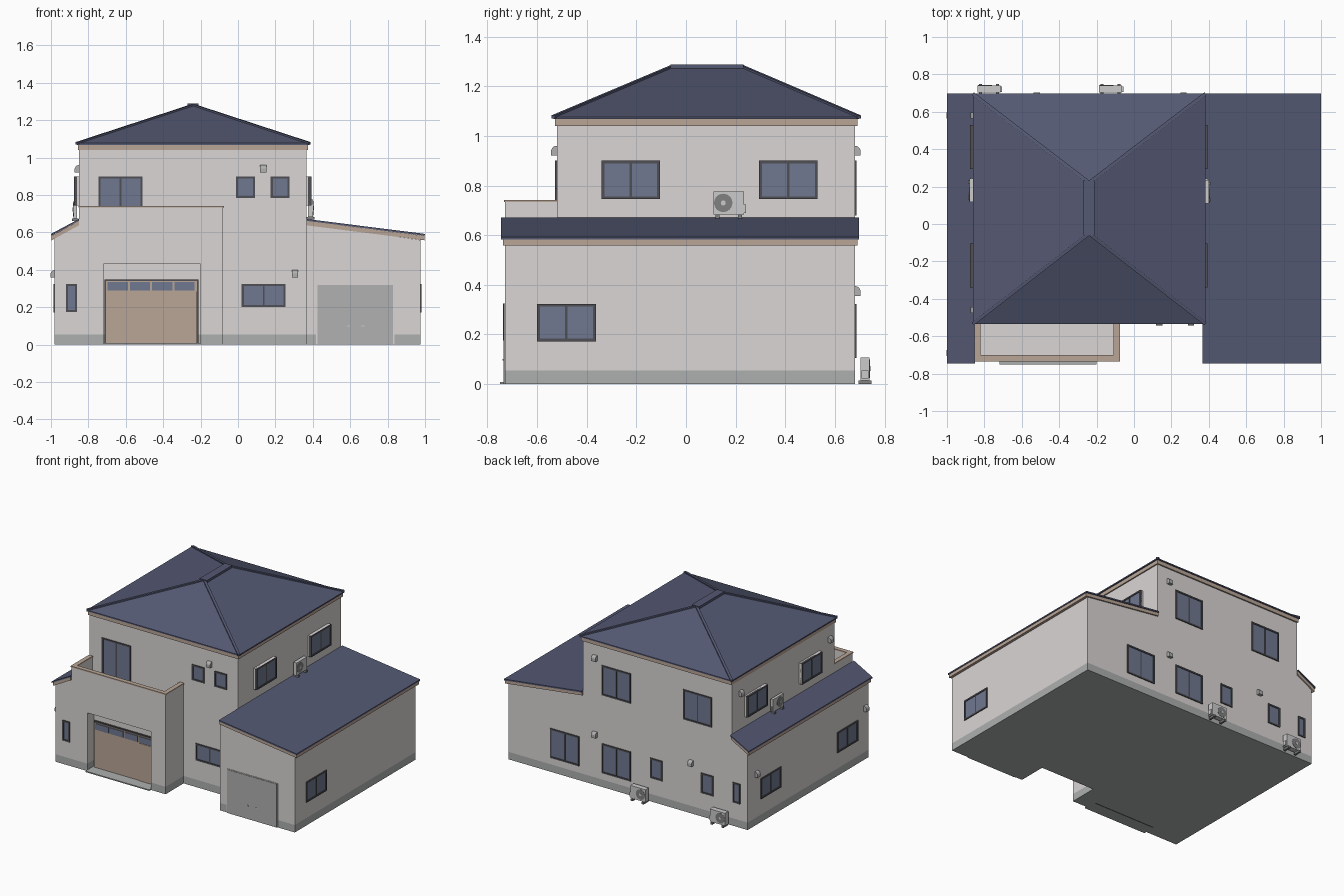
import bpy, bmesh, math
from mathutils import Vector

if "Cube" in bpy.data.objects:
    bpy.data.objects.remove(bpy.data.objects["Cube"])


def material(name, r, g, b):
    m = bpy.data.materials.new(name)
    m.diffuse_color = (r, g, b, 1)
    m.use_nodes = True
    m.node_tree.nodes["Principled BSDF"].inputs["Base Color"].default_value = m.diffuse_color
    return m


WALL = material("wall", .70, .67, .66)
BASE = material("foundation", .42, .43, .43)
TAN = material("trim", .49, .38, .31)
ROOF = material("roof", .09, .10, .17)
GLASS = material("glass", .16, .19, .28)
FRAME = material("frame", .08, .08, .09)
SHUT = material("shutter", .44, .44, .44)
WHITE = material("appliance", .72, .72, .70)
DARK = material("fan", .22, .22, .22)


def part(name, solids):
    """Make one object from solids given as (loop_a, loop_b, material)."""
    me = bpy.data.meshes.new(name)
    bm = bmesh.new()
    for a, b, mat in solids:
        if mat.name not in me.materials:
            me.materials.append(mat)
        va, vb = [[bm.verts.new(p) for p in loop] for loop in (a, b)]
        n = len(va)
        faces = [bm.faces.new(va), bm.faces.new(vb[::-1])]
        faces += [bm.faces.new((va[i], vb[i], vb[(i + 1) % n], va[(i + 1) % n])) for i in range(n)]
        for f in faces:
            f.material_index = me.materials.find(mat.name)
    bmesh.ops.recalc_face_normals(bm, faces=bm.faces)
    bm.to_mesh(me)
    bm.free()
    ob = bpy.data.objects.new(name, me)
    bpy.context.collection.objects.link(ob)
    return ob


def plain(x, y, z):
    return (x, y, z)


def box(x0, x1, y0, y1, z0, z1, mat, P=plain):
    c = ((x0, y0), (x1, y0), (x1, y1), (x0, y1))
    return [P(x, y, z0) for x, y in c], [P(x, y, z1) for x, y in c], mat


def slab(outline, z0, z1, mat):
    return [(x, y, z0) for x, y in outline], [(x, y, z1) for x, y in outline], mat


def gable(profile, y0, y1, mat):
    return [(x, y0, z) for x, z in profile], [(x, y1, z) for x, z in profile], mat


def side(name, off):
    """Map (along wall, outward, up) to world space for one wall."""
    return {"front": lambda u, d, z: (u, off - d, z),
            "back": lambda u, d, z: (u, off + d, z),
            "right": lambda u, d, z: (off + d, u, z),
            "left": lambda u, d, z: (off - d, u, z)}[name]


FRONT, PORCH, BACK = side("front", -.52), side("front", -.73), side("back", .68)
RIGHT, LEFT = side("right", .975), side("left", -.98)
RIGHT_UP, LEFT_UP = side("right", .365), side("left", -.85)

# Foundation, with the entrance recess and the front notch
foot = [(-.98, -.73), (-.72, -.73), (-.72, -.65), (-.2, -.65), (-.2, -.73), (-.08, -.73),
        (-.08, -.52), (.365, -.52), (.365, -.73), (.975, -.73), (.975, .68), (-.98, .68)]
part("foundation", [slab(foot, 0, .055, BASE)])

# Walls of the two-storey core and the single-storey wings
part("main_walls", [box(-.85, .365, -.52, .68, .055, 1.045, WALL)])
part("left_wing_walls", [gable([(-.98, .055), (-.85, .055), (-.85, .64), (-.98, .57)], -.73, .68, WALL)])
part("right_wing_walls", [gable([(.365, .055), (.975, .055), (.975, .56), (.365, .64)], -.73, .68, WALL)])

# Entrance block with balcony on top
entry = [(-.85, -.73), (-.72, -.73), (-.72, -.65), (-.2, -.65), (-.2, -.73), (-.08, -.73),
         (-.08, -.52), (-.85, -.52)]
part("entrance_walls", [slab(entry, .055, .43, WALL), box(-.85, -.08, -.73, -.52, .43, .59, WALL)])
for name, w, z0, z1, m in (("balcony_parapet", 0, .59, .733, WALL), ("balcony_cap", .004, .733, .742, TAN)):
    ring = [(-.85 - w, -.52), (-.85 - w, -.73 - w), (-.08 + w, -.73 - w), (-.08 + w, -.52),
            (-.105 - w, -.52), (-.105 - w, -.705 + w), (-.825 + w, -.705 + w), (-.825 + w, -.52)]
    part(name, [slab(ring, z0, z1, m)])
part("entrance_step", [box(-.72, -.2, -.75, -.65, 0, .008, BASE)])

# Entrance door with four top panes
door = [box(-.715, -.21, -.66, -.648, 0, .348, FRAME), box(-.705, -.22, -.666, -.65, .008, .34, TAN),
        box(-.335, -.22, -.670, -.65, .008, .285, TAN)]
for i in range(4):
    x = -.697 + i * .119
    door.append(box(x, x + .108, -.671, -.66, .29, .335, GLASS))
part("entrance_door", door)

# Garage shutter with two handles
part("garage_shutter", [box(.418, .837, -.733, -.72, 0, .325, WALL), box(.425, .83, -.736, -.72, 0, .32, SHUT)]
     + [box(x, x + .018, -.739, -.73, .096, .102, WHITE) for x in (.582, .658)])

# Lean-to roofs over the wings
for name, xi, xo in (("left", -.85, -1), ("right", .365, 1)):
    s = .004 if xo < 0 else -.004

    def layer(t, b, e):
        return [(xi, .672 - t), (xo + e, .592 - t), (xo + e, .592 - b), (xi, .672 - b)]
    part(name + "_wing_roof", [gable(layer(0, .010, 0), -.745, .697, ROOF)])
    part(name + "_wing_eave", [gable(layer(.010, .034, s), -.738, .69, TAN)])

# Hipped main roof
part("main_eave", [box(-.855, .374, -.528, .69, 1.04, 1.07, TAN)])
eave = [(-.862, -.534), (.382, -.534), (.382, .697), (-.862, .697)]
top = [(-.245, -.055), (-.235, -.055), (-.235, .225), (-.245, .225)]
part("main_roof", [slab(eave, 1.068, 1.077, ROOF),
                   ([(x, y, 1.077) for x, y in eave], [(x, y, 1.279) for x, y in top], ROOF)])


def beam(a, b, w, h):
    a, b = Vector(a), Vector(b)
    d = b - a
    s = Vector((-d.y, d.x, 0)).normalized() * w
    up = Vector((0, 0, h))
    return ([a - s - up, a + s - up, a + s + up, a - s + up],
            [b - s - up, b + s - up, b + s + up, b - s + up], ROOF)


part("ridge_cap", [box(-.27, -.21, -.062, .232, 1.264, 1.288, ROOF)])
part("hip_caps", [beam((x, y, 1.077), (tx, ty, 1.279), .009, .006)
                  for (x, y), (tx, ty) in zip(eave, top)])


def window(name, P, u0, u1, z0, z1, out=0, split=True):
    b, d = .011, out + .007
    bars = [box(u0, u0 + b, out - .01, d, z0, z1, FRAME, P), box(u1 - b, u1, out - .01, d, z0, z1, FRAME, P),
            box(u0 + b, u1 - b, out - .01, d, z0, z0 + b, FRAME, P),
            box(u0 + b, u1 - b, out - .01, d, z1 - b, z1, FRAME, P),
            box(u0 + b, u1 - b, out - .01, out + .002, z0 + b, z1 - b, GLASS, P)]
    if split:
        m = (u0 + u1) / 2
        bars.append(box(m - .005, m + .005, out, out + .005, z0 + b, z1 - b, FRAME, P))
    if out:
        bars.append(box(u0, u1, 0, out, z0, z1, WALL, P))
    part(name, bars)


# Front windows
window("front_left_window", PORCH, -.92, -.86, .175, .325, split=False)
window("balcony_window", FRONT, -.745, -.51, .60, .90)
window("front_small_window_1", FRONT, -.01, .09, .785, .90, split=False)
window("front_small_window_2", FRONT, .175, .275, .785, .90, split=False)
window("front_lower_window", FRONT, .02, .255, .2, .325)
# Side windows
for name, P in (("right", RIGHT_UP), ("left", LEFT_UP)):
    window(name + "_upper_front_window", P, -.34, -.105, .745, .90, .02)
    window(name + "_upper_back_window", P, .295, .53, .745, .90, .02)
window("right_lower_window", RIGHT, -.6, -.363, .172, .323)
window("left_lower_front_window", LEFT, -.6, -.363, .172, .323)
window("left_lower_back_window", LEFT, .295, .53, .172, .323)
# Back windows
for i, (u0, u1, z0, z1) in enumerate([(-.025, .21, .68, .90), (-.69, -.455, .68, .90),
                                      (.395, .63, .105, .323), (-.025, .21, .105, .323),
                                      (-.285, -.185, .175, .323), (-.70, -.60, .175, .323),
                                      (-.92, -.86, .175, .323)]):
    window(f"back_window_{i + 1}", BACK, u0, u1, z0, z1, split=u1 - u0 > .15)

# Hooded wall vents
hood = [(0, -.02), (.023, -.02), (.023, .002), (.019, .011), (.011, .018), (0, .02)]
for i, (P, u, z) in enumerate([(FRONT, .135, .94), (FRONT, .305, .378), (BACK, .265, .94), (BACK, .265, .375),
                               (BACK, -.52, .375), (LEFT, .58, .378), (LEFT, -.69, .378),
                               (LEFT_UP, .58, .94), (LEFT_UP, -.46, .94)]):
    part(f"wall_vent_{i + 1}", [([P(u - .017, d, z + h) for d, h in hood],
                                 [P(u + .017, d, z + h) for d, h in hood], SHUT)])


# Outdoor air-conditioning units
def cooler(name, P, u, d0, d1, z):
    def ring(d, r):
        return [P(u - .022 + r * math.cos(k * math.pi / 12), d, z + .062 + r * math.sin(k * math.pi / 12))
                for k in range(24)]
    part(name, [box(u - .062, u + .062, d0, d1, z + .015, z + .108, WHITE, P),
                box(u + .062, u + .07, d0 + .005, d1 - .005, z + .022, z + .055, WHITE, P),
                (ring(d1 - .002, .037), ring(d1 + .002, .037), DARK),
                (ring(d1, .010), ring(d1 + .004, .010), WHITE)]
         + [box(u + s - .008, u + s + .008, d0 - .008, d1 + .008, z, z + .015, DARK, P) for s in (-.045, .045)])


cooler("right_cooler", RIGHT_UP, .172, .010, .036, .668)
cooler("left_cooler", LEFT_UP, .18, .010, .030, .660)
cooler("back_cooler_1", BACK, -.775, .022, .060, 0)
cooler("back_cooler_2", BACK, -.125, .022, .060, 0)
